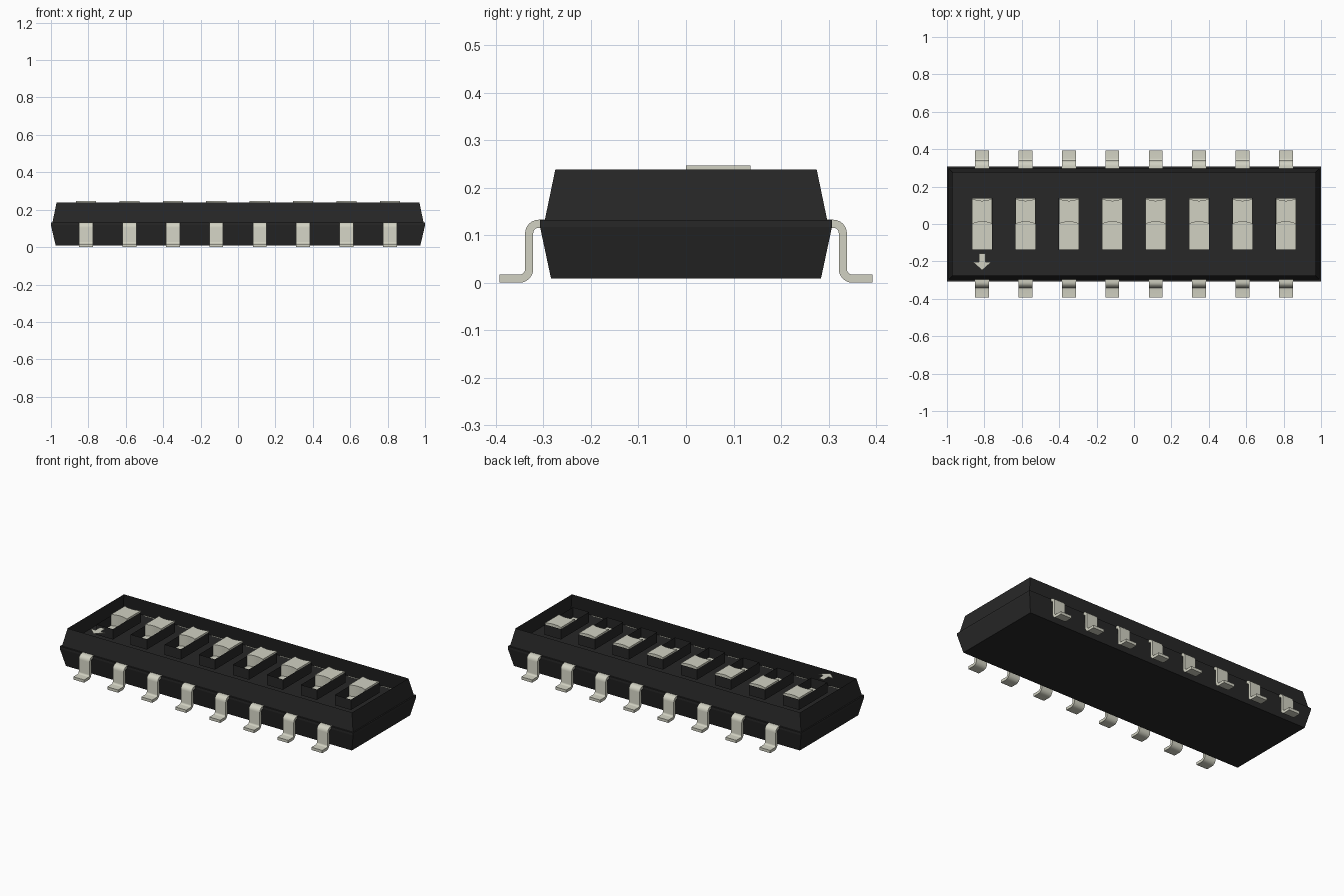
import bpy, bmesh
from math import sin, cos, pi
from mathutils import Vector

if "Cube" in bpy.data.objects:
    bpy.data.objects.remove(bpy.data.objects["Cube"])


def material(name, rgb):
    m = bpy.data.materials.new(name)
    m.use_nodes = True
    m.diffuse_color = (*rgb, 1)
    m.node_tree.nodes["Principled BSDF"].inputs["Base Color"].default_value = (*rgb, 1)
    return m


BLACK = material("black plastic", (0.02, 0.02, 0.02))
GREY = material("warm light grey", (0.64, 0.64, 0.54))


def finish(bm, name, mat):
    mesh = bpy.data.meshes.new(name)
    bm.to_mesh(mesh)
    bm.free()
    mesh.materials.append(mat)
    ob = bpy.data.objects.new(name, mesh)
    bpy.context.collection.objects.link(ob)
    return ob


def stack(name, mat, levels, bottom=True, top=True, centre=(0, 0)):
    """Loft rectangles given as (half x, half y, z) from low to high."""
    bm = bmesh.new()
    rings = []
    for hx, hy, z in levels:
        rings.append([bm.verts.new((centre[0] + sx * hx, centre[1] + sy * hy, z))
                      for sx, sy in ((-1, -1), (1, -1), (1, 1), (-1, 1))])
    for low, high in zip(rings, rings[1:]):
        for i in range(4):
            j = (i + 1) % 4
            bm.faces.new((low[i], low[j], high[j], high[i]))
    if bottom:
        bm.faces.new(rings[0][::-1])
    if top:
        bm.faces.new(rings[-1])
    return finish(bm, name, mat)


def extrude(name, mat, points, offset):
    """Turn a closed outline into a solid."""
    bm = bmesh.new()
    face = bm.faces.new([bm.verts.new(p) for p in points])
    new = bmesh.ops.extrude_face_region(bm, geom=[face])["geom"]
    verts = [v for v in new if isinstance(v, bmesh.types.BMVert)]
    bmesh.ops.translate(bm, verts=verts, vec=Vector(offset))
    bmesh.ops.recalc_face_normals(bm, faces=bm.faces)
    return finish(bm, name, mat)


# Housing: solid base and open-topped cover
PART, TOP = 0.132, 0.238
stack("base", BLACK, [(0.975, 0.284, 0.009), (1.0, 0.307, 0.117), (1.0, 0.307, PART)])
stack("cover", BLACK, [(0.992, 0.297, PART), (0.97, 0.275, TOP)], bottom=False, top=False)


# Gull-wing lead outline, swept along two quarter bends
def lead_outline(side):
    half, r = 0.0085, 0.02
    upper, lower = [], []

    def add(y, z, ny, nz):
        upper.append((y + ny * half, z + nz * half))
        lower.append((y - ny * half, z - nz * half))

    add(0.29, 0.124, 0, 1)
    for i in range(7):
        a = pi / 2 * (1 - i / 6)
        add(0.31 + r * cos(a), 0.104 + r * sin(a), cos(a), sin(a))
    for i in range(7):
        a = pi + pi / 2 * i / 6
        add(0.35 + r * cos(a), 0.0285 + r * sin(a), -cos(a), -sin(a))
    add(0.392, 0.0085, 0, 1)
    return [(side * y, z) for y, z in upper + lower[::-1]]


PITCH, W, L, FLOOR = 0.232, 0.055, 0.138, 0.178
KNOB_W = W - 0.001
LEAD_W = 0.074
for n in range(8):
    x = (n - 3.5) * PITCH
    # Leads on both long sides
    for side, label in ((-1, "front"), (1, "back")):
        lead = extrude(f"{label}_lead_{n + 1}", GREY,
                       [(x - LEAD_W / 2, y, z) for y, z in lead_outline(side)],
                       (LEAD_W, 0, 0))
        bpy.ops.object.select_all(action="DESELECT")
        lead.select_set(True)
        bpy.context.view_layer.objects.active = lead
        bpy.ops.object.shade_smooth_by_angle()
    # Pocket with the slider base at its bottom
    stack(f"pocket_{n + 1}", BLACK, [(W, L, FLOOR - 0.004), (W, L, TOP)],
          top=False, centre=(x, 0))
    stack(f"slider_base_{n + 1}", GREY, [(KNOB_W, L - 0.001, FLOOR - 0.003),
                                         (KNOB_W, L - 0.001, FLOOR)], centre=(x, 0))
    # Raised knob with scooped ends
    span = [i / 4 - 1 for i in range(9)]
    front = [(x + t * KNOB_W, 0.012 * (1 - t * t), FLOOR) for t in span]
    back = [(x + t * KNOB_W, L - 0.002 - 0.012 * (1 - t * t), FLOOR) for t in reversed(span)]
    extrude(f"slider_knob_{n + 1}", GREY, front + back, (0, 0, 0.247 - FLOOR))

# Arrow mark beside the first slider
ax = -3.5 * PITCH
half_arrow = [(0.0, -0.247), (0.05, -0.203), (0.017, -0.203), (0.017, -0.158)]
outline = half_arrow + [(-u, v) for u, v in half_arrow[:0:-1]]
extrude("arrow_mark", GREY, [(ax + u, v, TOP - 0.002) for u, v in outline], (0, 0, 0.002))
